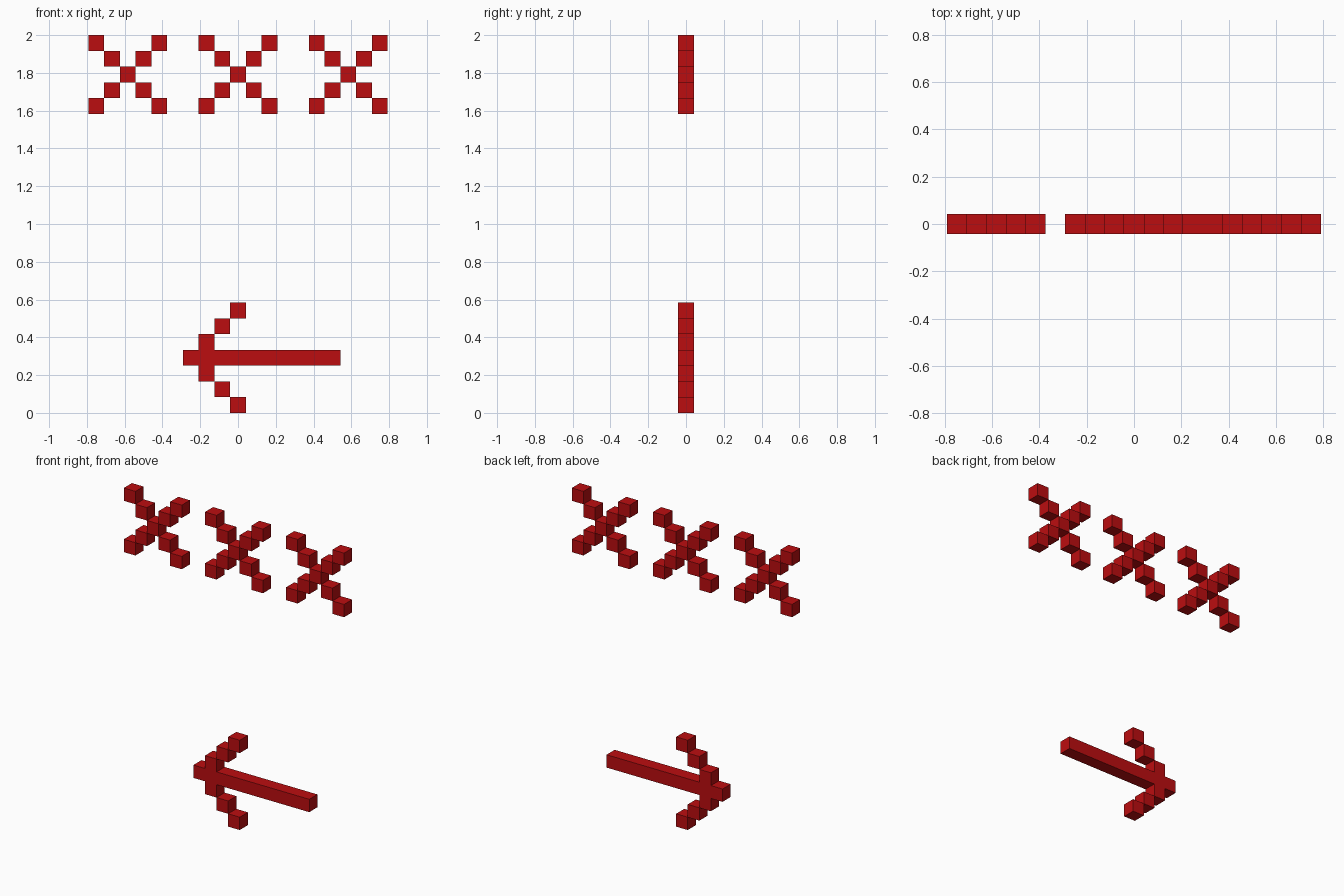
import bpy
import bmesh
from mathutils import Matrix, Vector

if "Cube" in bpy.data.objects:
    bpy.data.objects.remove(bpy.data.objects["Cube"])

U = 1 / 12  # one block of the grid

red = bpy.data.materials.new("red")
red.diffuse_color = (0.50, 0.004, 0.005, 1)
red.use_nodes = True
red.node_tree.nodes["Principled BSDF"].inputs["Base Color"].default_value = red.diffuse_color


def blocks(name, boxes):
    """Object made of boxes given as (x, z, width) in grid units, one unit high and deep."""
    bm = bmesh.new()
    for x, z, width in boxes:
        place = Matrix.Translation(Vector((x, 0, z)) * U)
        size = Matrix.Diagonal((width * U, U, U, 1))
        bmesh.ops.create_cube(bm, size=1, matrix=place @ size)
    mesh = bpy.data.meshes.new(name)
    bm.to_mesh(mesh)
    bm.free()
    mesh.materials.append(red)
    obj = bpy.data.objects.new(name, mesh)
    bpy.context.collection.objects.link(obj)
    return obj


# Three crosses in a row along the top
for side, cx in (("left", -7), ("middle", 0), ("right", 7)):
    arms = [(cx + sx * i, 21.5 + sz * i, 1)
            for i in (1, 2) for sx in (-1, 1) for sz in (-1, 1)]
    blocks(f"{side}_cross", [(cx, 21.5, 1)] + arms)

# Arrow pointing left: one long shaft and two stepped barbs
blocks("arrow_shaft", [(1.5, 3.5, 10)])
for side, s in (("upper", 1), ("lower", -1)):
    blocks(f"{side}_arrow_barb", [(i - 3, 3.5 + s * i, 1) for i in (1, 2, 3)])
